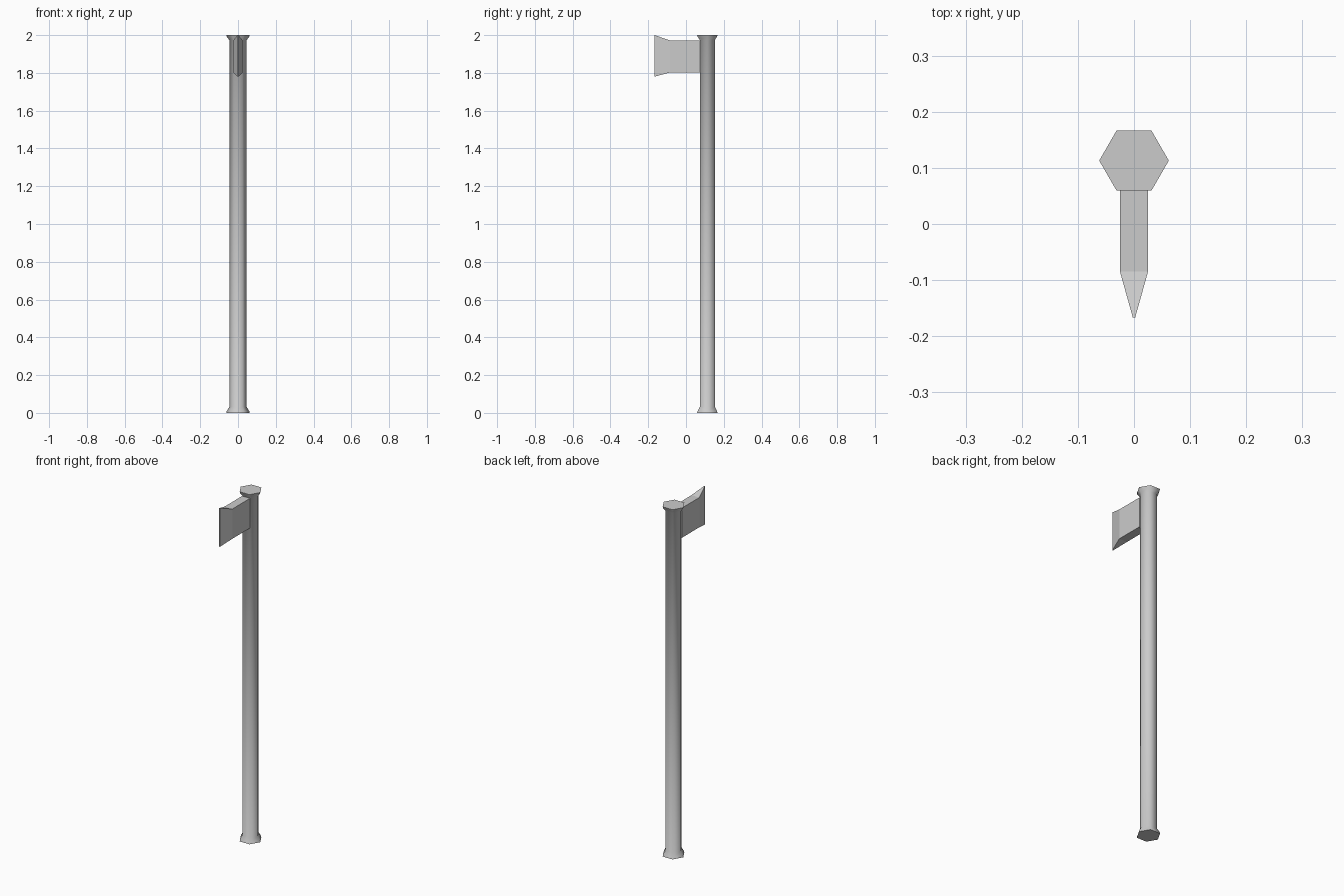
import bpy, bmesh, math

if "Cube" in bpy.data.objects:
    bpy.data.objects.remove(bpy.data.objects["Cube"])

def loft(name, rings, smooth=None):
    """Bridge a list of equal-length vertex rings and cap both ends."""
    bm = bmesh.new()
    loops = [[bm.verts.new(p) for p in ring] for ring in rings]
    n = len(loops[0])
    for a, b in zip(loops, loops[1:]):
        for i in range(n):
            j = (i + 1) % n
            bm.faces.new((a[i], a[j], b[j], b[i]))
    bm.faces.new(loops[0][::-1])
    bm.faces.new(loops[-1])
    bmesh.ops.recalc_face_normals(bm, faces=bm.faces)
    mesh = bpy.data.meshes.new(name)
    bm.to_mesh(mesh)
    bm.free()
    obj = bpy.data.objects.new(name, mesh)
    bpy.context.collection.objects.link(obj)
    if smooth:
        bpy.context.view_layer.objects.active = obj
        obj.select_set(True)
        bpy.ops.object.shade_smooth_by_angle(angle=math.radians(smooth))
        obj.select_set(False)
    return obj

def hexagon(r, z, y=0.113):
    return [(r * math.cos(i * math.pi / 3), y + r * math.sin(i * math.pi / 3), z)
            for i in range(6)]

def rect(y, half_width, z0, z1):
    return [(-half_width, y, z0), (half_width, y, z0),
            (half_width, y, z1), (-half_width, y, z1)]

# Six-sided handle, flared at both ends
profile = [(0.062, 0), (0.060, 0.008), (0.046, 0.032),
           (0.046, 1.974), (0.060, 1.992), (0.062, 2.0)]
loft("handle", [hexagon(r, z) for r, z in profile], smooth=62)

# Axe head: straight block that tapers and flares to the cutting edge
loft("axe_head", [rect(0.074, 0.025, 1.802, 1.972),
                  rect(-0.085, 0.025, 1.802, 1.972),
                  rect(-0.167, 0.002, 1.78, 2.0)])
